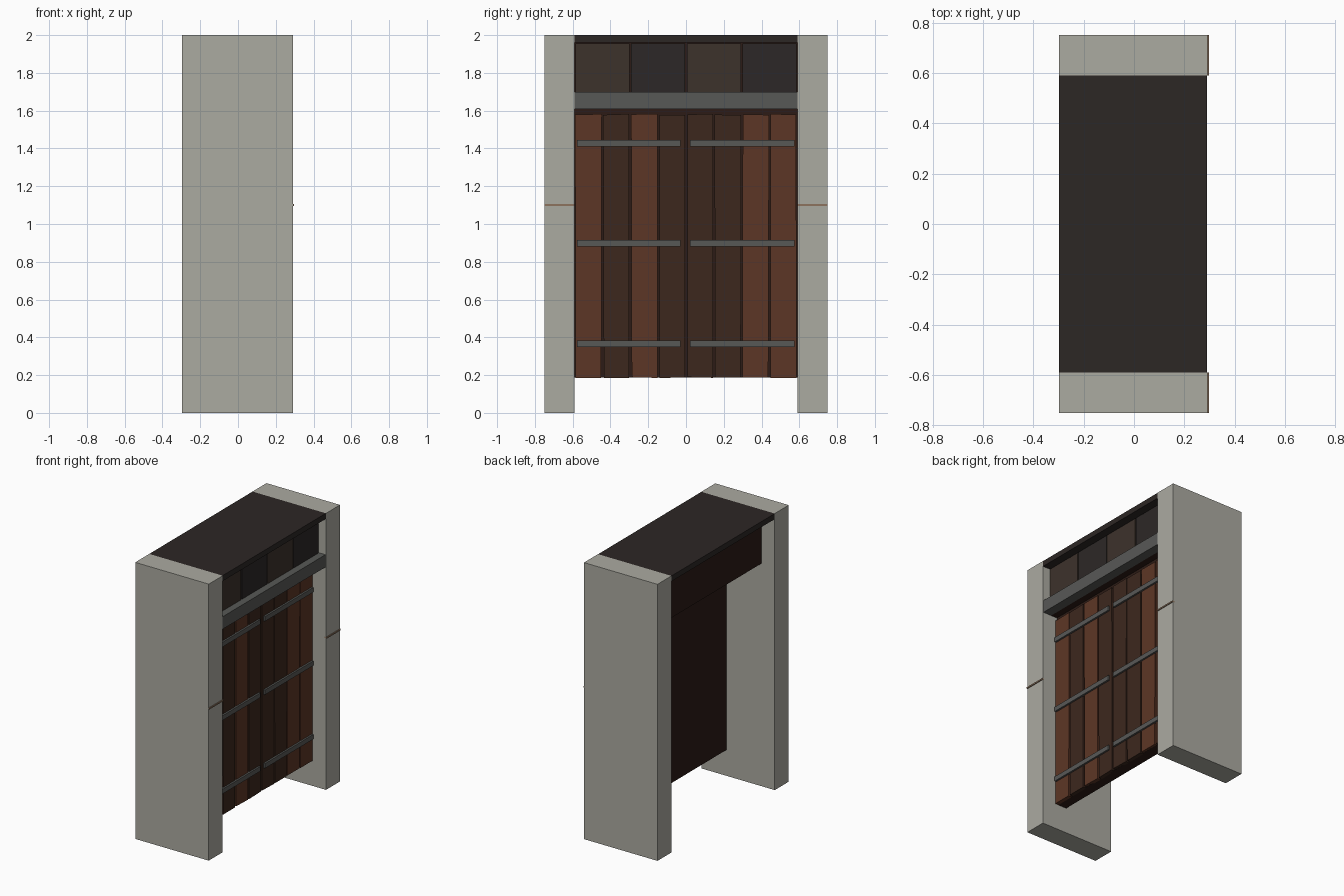
import bpy, bmesh, random

if "Cube" in bpy.data.objects:
    bpy.data.objects.remove(bpy.data.objects["Cube"])

random.seed(4)


def material(name, r, g, b):
    m = bpy.data.materials.new(name)
    m.diffuse_color = [(c / 255) ** 2.2 for c in (r, g, b)] + [1]
    m.use_nodes = True
    m.node_tree.nodes["Principled BSDF"].inputs["Base Color"].default_value = m.diffuse_color
    return m


STONE = material("stone", 170, 169, 160)
SEAM = material("seam", 140, 115, 95)
ROOF = material("roof_dark", 48, 43, 41)
BACK = material("dark_wood", 48, 33, 28)
RED = material("red_wood", 93, 57, 42)
BROWN = material("brown_wood", 63, 44, 35)
WARM = material("warm_board", 63, 53, 47)
COOL = material("cool_board", 48, 44, 43)
IRON = material("iron", 88, 89, 87)


def box(name, x, y, z, mat, wobble=0):
    """Box from (min, max) ranges; wobble makes edges slightly uneven."""
    bm = bmesh.new()
    bmesh.ops.create_cube(bm, size=1)
    for v in bm.verts:
        v.co = [r[0] if c < 0 else r[1] for c, r in zip(v.co, (x, y, z))]
    if wobble:
        for low in (True, False):
            for left in (True, False):
                dy, dz = (random.uniform(-wobble, wobble) for _ in range(2))
                for v in bm.verts:
                    if (v.co.z < sum(z) / 2) == low and (v.co.y < sum(y) / 2) == left:
                        v.co.y += dy
                        v.co.z += dz
    me = bpy.data.meshes.new(name)
    bm.to_mesh(me)
    bm.free()
    me.materials.append(mat)
    ob = bpy.data.objects.new(name, me)
    bpy.context.collection.objects.link(ob)
    return ob


# Stone side walls with a thin seam across their front edges
for side, s in (("left", -1), ("right", 1)):
    y = sorted((s * 0.59, s * 0.75))
    box(f"{side}_wall", (-0.297, 0.291), y, (0, 2), STONE)
    box(f"{side}_seam", (0.28, 0.297), y, (1.095, 1.105), SEAM)

# Roof slab, upper box and lintel
box("roof_slab", (-0.297, 0.29), (-0.59, 0.59), (1.96, 2), ROOF)
box("upper_box", (-0.19, 0.22), (-0.59, 0.59), (1.61, 1.96), BACK)
box("lintel", (0.2, 0.287), (-0.59, 0.59), (1.61, 1.70), IRON)

# Upper boards
for i in range(4):
    y0 = -0.59 + i * 0.295
    box(f"upper_board_{i}", (0.21, 0.235), (y0 + 0.004, y0 + 0.291),
        (1.695, 1.955), COOL if i % 2 else WARM)

# Door backing and planks
box("door_backing", (0.09, 0.17), (-0.59, 0.59), (0.187, 1.61), BACK)
for i, mat in enumerate((RED, BROWN, RED, BROWN, BROWN, BROWN, RED, RED)):
    y0 = -0.59 + i * 0.1475
    box(f"door_plank_{i}", (0.16, 0.187), (y0 + 0.006, y0 + 0.1415),
        (0.187, 1.58), mat, 0.003)

# Iron straps across both door leaves
for j, z in enumerate((0.365, 0.897, 1.428)):
    for side, y in (("left", (-0.577, -0.028)), ("right", (0.022, 0.575))):
        box(f"{side}_strap_{j}", (0.18, 0.2), y, (z - 0.017, z + 0.017), IRON)
